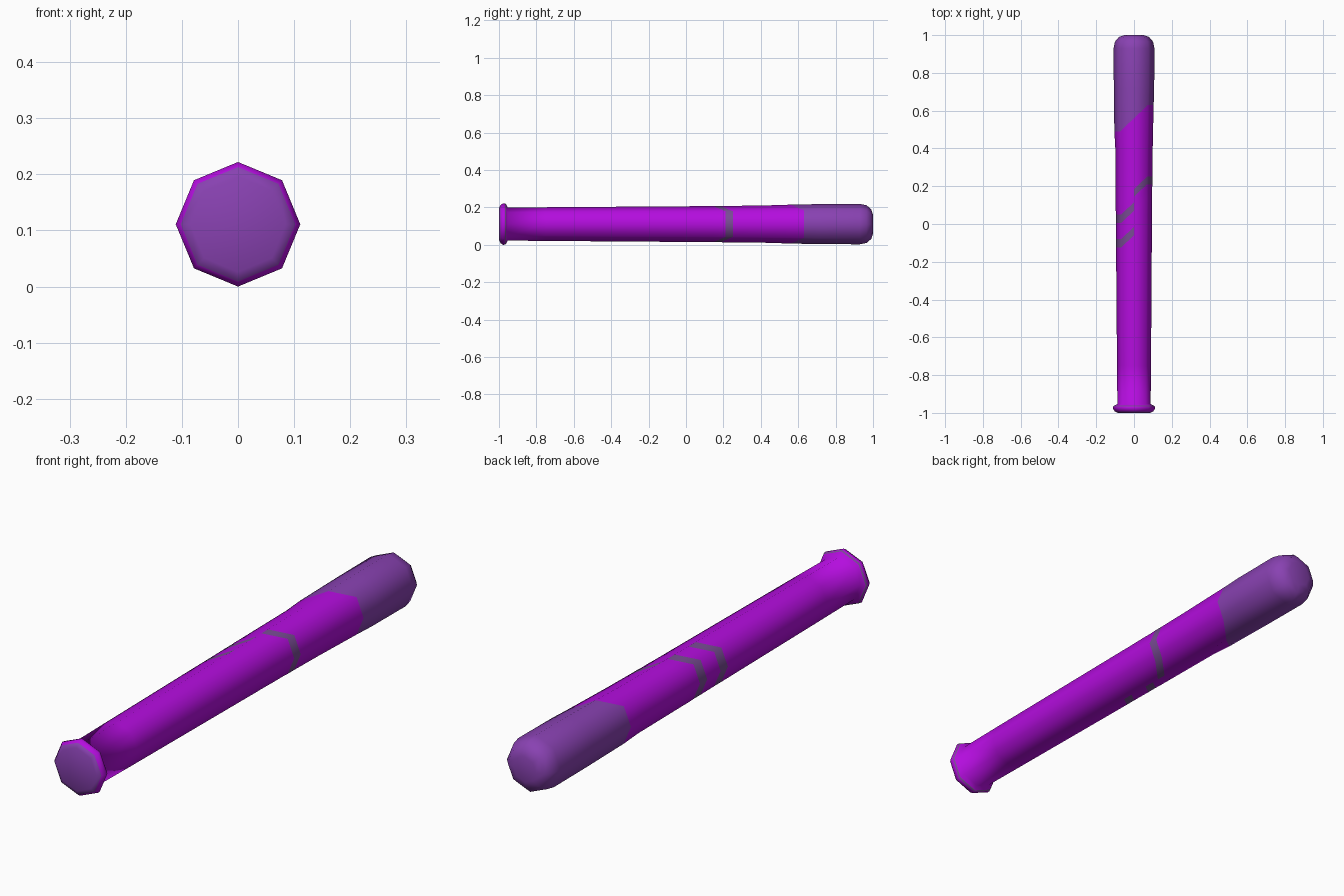
import bpy, bmesh
from math import cos, sin, pi

cube = bpy.data.objects.get("Cube")
if cube:
    bpy.data.objects.remove(cube, do_unlink=True)

SIDES = 8
CENTRE_Z = 0.111
MAGENTA, PURPLE, GREY = range(3)


def make_material(name, colour):
    mat = bpy.data.materials.new(name)
    mat.use_nodes = True
    mat.diffuse_color = (*colour, 1)
    mat.node_tree.nodes["Principled BSDF"].inputs["Base Color"].default_value = (*colour, 1)
    return mat


materials = [make_material("bright magenta", (0.456, 0.004, 0.73)),
             make_material("soft purple", (0.25, 0.054, 0.445)),
             make_material("grey purple", (0.19, 0.072, 0.296))]


def add_ring(bm, y, radius, skew=0.0):
    """Octagonal loop around the y axis; skew slants it across the top and bottom faces."""
    ring = []
    limit = radius * cos(pi / 4)
    for i in range(SIDES):
        a = 2 * pi * i / SIDES
        x = radius * cos(a)
        slant = skew * max(-limit, min(limit, x))
        ring.append(bm.verts.new((x, y + slant, CENTRE_Z + radius * sin(a))))
    return ring


def lathe(name, profile, rule, cap_colours):
    """Skin the rings; rule(strip, x) gives the colour of each face."""
    bm = bmesh.new()
    rings = [add_ring(bm, *p) for p in profile]
    for k, (a, b) in enumerate(zip(rings, rings[1:])):
        for i in range(SIDES):
            j = (i + 1) % SIDES
            face = bm.faces.new((a[i], a[j], b[j], b[i]))
            face.material_index = rule(k, face.calc_center_median().x)
    for ring, colour in zip((rings[0], rings[-1]), cap_colours):
        if colour is not None:
            bm.faces.new(ring).material_index = colour
    bmesh.ops.recalc_face_normals(bm, faces=bm.faces)
    for face in bm.faces:
        face.smooth = True
    mesh = bpy.data.meshes.new(name)
    bm.to_mesh(mesh)
    bm.free()
    for mat in materials:
        mesh.materials.append(mat)
    obj = bpy.data.objects.new(name, mesh)
    bpy.context.collection.objects.link(obj)
    return obj


# Whole bat: knob, handle, striped middle, rounded barrel
SLANT = 0.95
profile = [(-1.0, 0.085), (-0.992, 0.102), (-0.978, 0.111), (-0.967, 0.110),
           (-0.962, 0.106), (-0.953, 0.088), (-0.75, 0.09),
           (-0.06, 0.095, SLANT), (-0.015, 0.095, SLANT),
           (0.07, 0.096, SLANT), (0.115, 0.096, SLANT),
           (0.145, 0.097, SLANT), (0.185, 0.097, SLANT),
           (0.40, 0.099), (0.56, 0.104, SLANT),
           (0.72, 0.107), (0.93, 0.108), (0.965, 0.101), (0.99, 0.08), (1.0, 0.05)]

KNOB_FRONT, KNOB_LINE = 0, 3
RIGHT_STRIPES, LEFT_STRIPE, BARREL = (7, 9), 11, 14


def bat_colour(strip, x):
    if strip == KNOB_FRONT or strip >= BARREL:
        return PURPLE
    if strip == KNOB_LINE:
        return GREY
    if (strip in RIGHT_STRIPES and x < 0) or (strip == LEFT_STRIPE and x > 0):
        return GREY
    return MAGENTA


lathe("bat", profile, bat_colour, (PURPLE, PURPLE))
